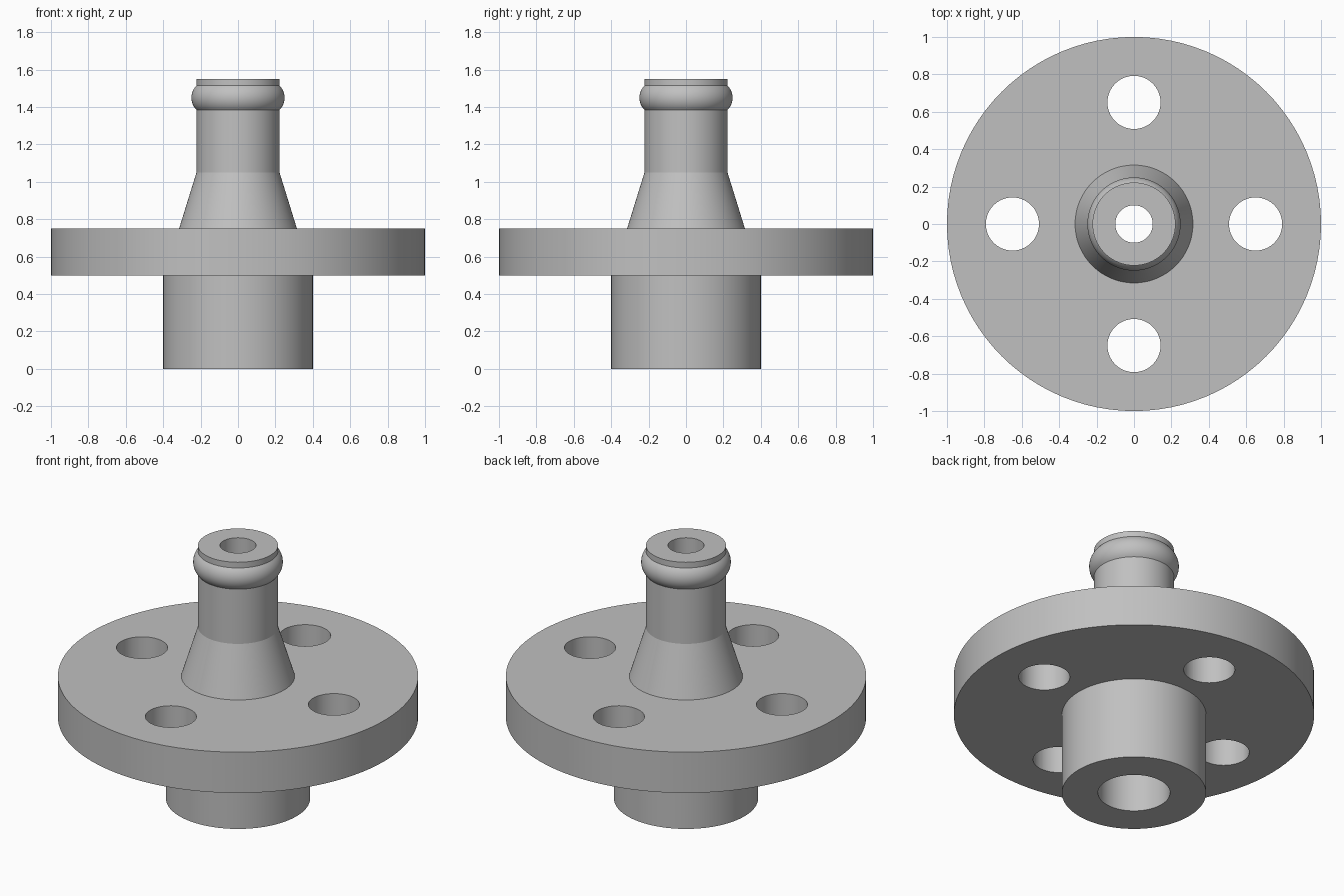
import bpy, bmesh, math
from mathutils import Matrix

if "Cube" in bpy.data.objects:
    bpy.data.objects.remove(bpy.data.objects["Cube"], do_unlink=True)

SEGMENTS = 96

steel = bpy.data.materials.new("plain_grey_steel")
steel.use_nodes = True
GREY = (0.53, 0.53, 0.53, 1)
steel.diffuse_color = GREY
steel.node_tree.nodes["Principled BSDF"].inputs["Base Color"].default_value = GREY


def make_object(name, bm):
    bmesh.ops.recalc_face_normals(bm, faces=bm.faces)
    mesh = bpy.data.meshes.new(name)
    bm.to_mesh(mesh)
    bm.free()
    mesh.materials.append(steel)
    obj = bpy.data.objects.new(name, mesh)
    bpy.context.collection.objects.link(obj)
    return obj


def revolve(name, profile):
    """Turn a closed (radius, height) profile around the z axis."""
    bm = bmesh.new()
    verts = [bm.verts.new((r, 0, z)) for r, z in profile]
    edges = [bm.edges.new((a, b)) for a, b in zip(verts, verts[1:] + verts[:1])]
    bmesh.ops.spin(bm, geom=verts + edges, cent=(0, 0, 0), axis=(0, 0, 1),
                   angle=math.tau, steps=SEGMENTS, use_merge=True)
    bmesh.ops.remove_doubles(bm, verts=bm.verts, dist=1e-5)
    return make_object(name, bm)


# Profile of each section, from the bottom up
spigot = [(0.2, 0), (0.4, 0), (0.4, 0.5)]
disc = [(1, 0.5), (1, 0.75)]
neck = [(0.315, 0.75), (0.222, 1.05)]

# Rounded bead near the tip, an arc bulging out of the neck
neck_r, bead_r, bead_z, half = 0.222, 0.249, 1.45, 0.065
bulge = bead_r - neck_r
arc_r = (half ** 2 + bulge ** 2) / (2 * bulge)
sweep = math.asin(half / arc_r)
bead = []
for i in range(13):
    a = sweep * (i / 6 - 1)
    bead.append((bead_r - arc_r + arc_r * math.cos(a), bead_z + arc_r * math.sin(a)))

# Tip and tapered bore, from the top down
tip = [(neck_r, 1.55), (0.1, 1.55)]
bore = [(0.1, 1.05), (0.2, 0.75)]

fitting = revolve("flanged_hose_fitting", spigot + disc + neck + bead + tip + bore)

# Four bolt holes through the disc
bm = bmesh.new()
for i in range(4):
    place = Matrix.Rotation(i * math.pi / 2, 4, "Z") @ Matrix.Translation((0.65, 0, 0.625))
    bmesh.ops.create_cone(bm, cap_ends=True, segments=64, radius1=0.142,
                          radius2=0.142, depth=0.5, matrix=place)
cutter = make_object("bolt_hole_cutter", bm)
cutter.hide_render = True

cut = fitting.modifiers.new("bolt_holes", "BOOLEAN")
cut.operation = "DIFFERENCE"
cut.solver = "EXACT"
cut.object = cutter

bpy.ops.object.select_all(action="DESELECT")
fitting.select_set(True)
bpy.context.view_layer.objects.active = fitting
bpy.ops.object.modifier_apply(modifier=cut.name)
bpy.data.objects.remove(cutter, do_unlink=True)
bpy.ops.object.shade_smooth_by_angle(angle=math.radians(14))
